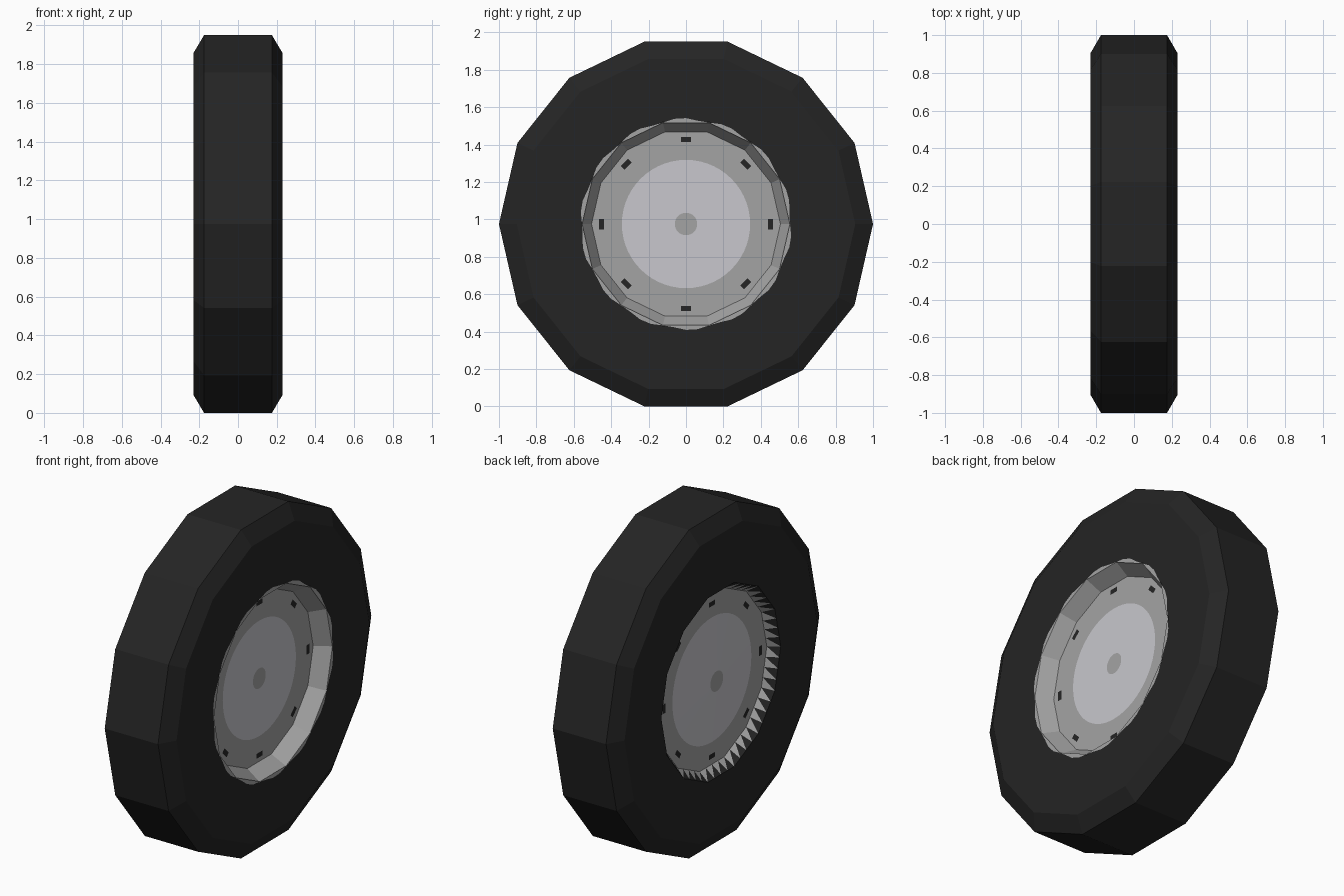
import bpy, math

if "Cube" in bpy.data.objects:
    bpy.data.objects.remove(bpy.data.objects["Cube"])

SIDES = 14          # tyre and rim polygon
FINE = 56           # painted circles (4 points per polygon side)
CZ = math.cos(math.pi / SIDES)   # axle height


def material(name, rgb):
    m = bpy.data.materials.new(name)
    m.diffuse_color = (*rgb, 1)
    m.use_nodes = True
    m.node_tree.nodes["Principled BSDF"].inputs["Base Color"].default_value = m.diffuse_color
    return m


BLACK = material("tyre black", (0.018, 0.018, 0.018))
GREY = material("rim grey", (0.37, 0.37, 0.37))
LIGHT = material("hub light grey", (0.58, 0.575, 0.61))


def circle(i, n, r):
    a = 2 * math.pi * i / n
    return r * math.cos(a), r * math.sin(a)


def polygon(i, n, r):
    """Point i of n on the outline of a SIDES-gon."""
    step = n // SIDES
    k, f = i // step, (i % step) / step
    a, b = circle(k, SIDES, r), circle(k + 1, SIDES, r)
    return a[0] + (b[0] - a[0]) * f, a[1] + (b[1] - a[1]) * f


def jagged(i, n, r):
    return circle(i, n, r if (i // 2) % 2 else r - 0.01)


def make(name, verts, faces, mats, ids):
    me = bpy.data.meshes.new(name)
    me.from_pydata(verts, [], faces)
    for m in mats:
        me.materials.append(m)
    for p, k in zip(me.polygons, ids):
        p.material_index = k
    me.update()
    ob = bpy.data.objects.new(name, me)
    bpy.context.collection.objects.link(ob)
    return ob


def loft(name, n, rings, bands, mats, flip=False, cap=None):
    """rings: (x, radius, outline); bands: material index between rings."""
    verts, faces, ids = [], [], []
    for x, r, shape in rings:
        for i in range(n):
            y, z = shape(i, n, r)
            verts.append((x, y, z + CZ))
    for b, k in enumerate(bands):
        for i in range(n):
            j = (i + 1) % n
            f = (b * n + i, b * n + j, (b + 1) * n + j, (b + 1) * n + i)
            faces.append(f[::-1] if flip else f)
            ids.append(k)
    if cap is not None:
        f = tuple(range(len(verts) - n, len(verts)))
        faces.append(f[::-1] if flip else f)
        ids.append(cap)
    return make(name, verts, faces, mats, ids)


# tyre: sidewall, chamfer, tread, chamfer, sidewall
profile = [(0.23, 0.56), (0.23, 0.905), (0.175, 1), (-0.175, 1), (-0.23, 0.905), (-0.23, 0.56)]
loft("tyre", SIDES, [(x, r, circle) for x, r in profile], [0] * 5, [BLACK], flip=True)

# outer wheel face: deep recess, flat disc with painted circles
loft("outer_rim", FINE,
     [(0.23, 0.56, polygon), (0.14, 0.505, polygon), (0.14, 0.343, circle), (0.14, 0.06, circle)],
     [0, 0, 1], [GREY, LIGHT], cap=0)

# grey paint edge on the sidewall round the outer rim
loft("rim_paint_edge", FINE, [(0.231, 0.566, jagged), (0.231, 0.555, polygon)], [0], [GREY])

# inner wheel face: flat ring and shallow cone
loft("inner_disc", FINE,
     [(-0.17, 0.515, polygon), (-0.17, 0.37, circle), (-0.202, 0.06, circle)],
     [0, 1], [GREY, LIGHT], flip=True, cap=0)

# inner rim wall, with a toothed border of tyre and rim colour
verts, faces, ids = [], [], []
for x, r in ((-0.23, 0.56), (-0.17, 0.515)):
    for i in range(FINE):
        y, z = polygon(i, FINE, r)
        verts.append((x, y, z + CZ))
for i in range(FINE):
    j = (i + 1) % FINE
    faces += [(i, FINE + i, j), (j, FINE + i, FINE + j)]
    ids += [1, 0]
make("inner_rim_wall", verts, faces, [GREY, BLACK], ids)

# bolt holes: eight small dark plates on each wheel face
for side, x in (("outer", 0.142), ("inner", -0.172)):
    verts, faces = [], []
    for k in range(8):
        a = k * math.pi / 4
        c, s = math.cos(a), math.sin(a)
        base = len(verts)
        for dr, dt in ((-0.014, -0.028), (0.014, -0.028), (0.014, 0.028), (-0.014, 0.028)):
            r = 0.452 + dr
            verts.append((x, r * c - dt * s, r * s + dt * c + CZ))
        f = tuple(range(base, base + 4))
        faces.append(f if x > 0 else f[::-1])
    make(side + "_bolt_holes", verts, faces, [BLACK], [0] * 8)
